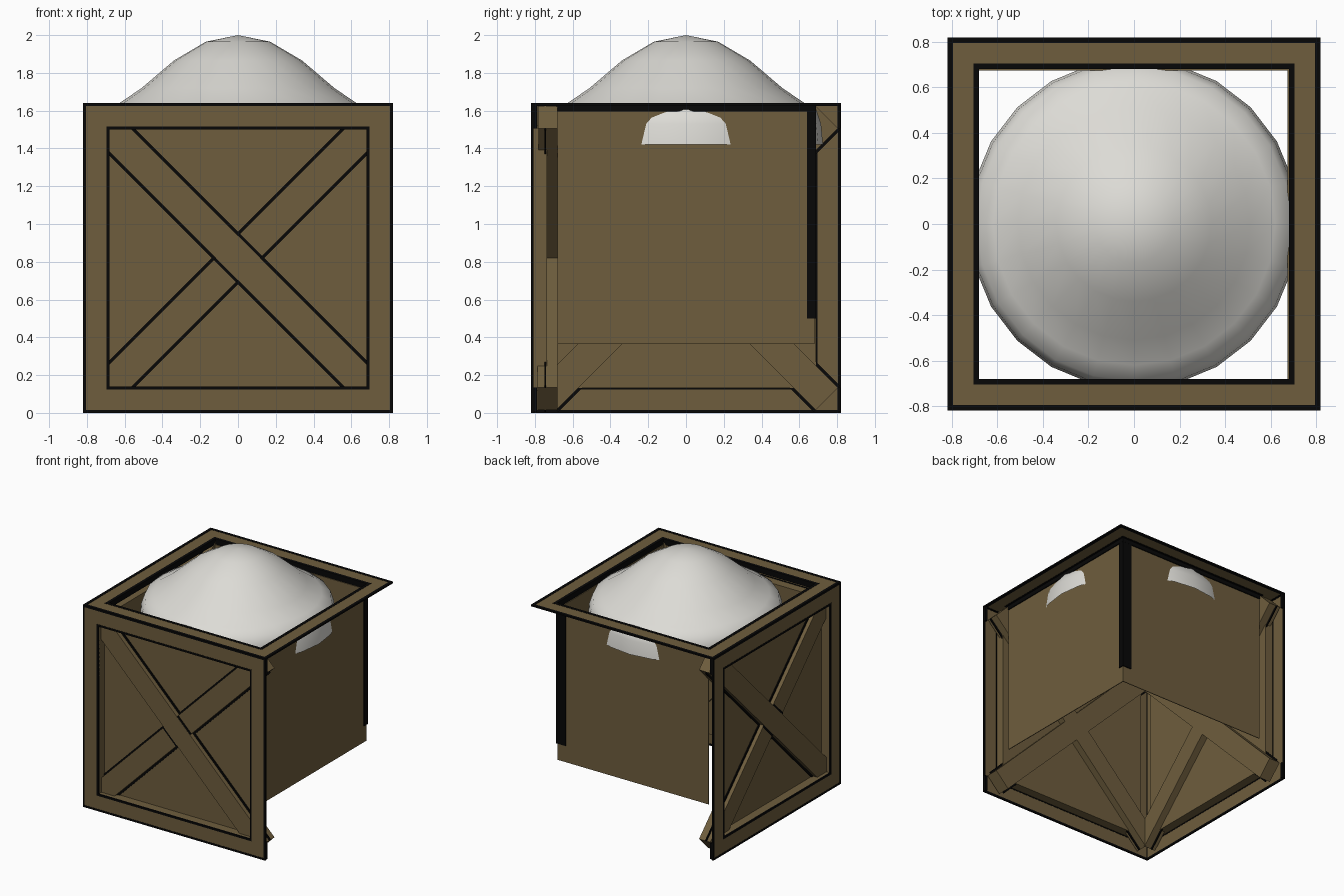
import bpy, bmesh, math
from mathutils import Matrix, Vector

cube = bpy.data.objects.get("Cube")
if cube:
    bpy.data.objects.remove(cube, do_unlink=True)


def material(name, rgb):
    m = bpy.data.materials.new(name)
    m.use_nodes = True
    m.diffuse_color = (*rgb, 1)
    m.node_tree.nodes["Principled BSDF"].inputs["Base Color"].default_value = (*rgb, 1)
    return m


wood = material("brown wood", (0.156, 0.110, 0.047))
black = material("black outline", (0.002, 0.002, 0.002))
white = material("off white", (0.72, 0.71, 0.67))

OUT, IN = 0.82, 0.68          # outer half size, inner half size
HIGH = 2 * OUT
PANEL = 0.742                 # depth of the recessed panels
FACE = OUT - 0.01             # back of the frame boards


def finish(name, bm, mat):
    bmesh.ops.recalc_face_normals(bm, faces=bm.faces)
    mesh = bpy.data.meshes.new(name)
    bm.to_mesh(mesh)
    bm.free()
    mesh.materials.append(mat)
    obj = bpy.data.objects.new(name, mesh)
    bpy.context.collection.objects.link(obj)
    return obj


def boxes(name, spans, mat, place=Matrix()):
    """One object made of boxes given as (x0, x1, y0, y1, z0, z1)."""
    bm = bmesh.new()
    for x0, x1, y0, y1, z0, z1 in spans:
        centre = Vector((x0 + x1, y0 + y1, z0 + z1)) / 2
        size = Matrix.Diagonal((x1 - x0, y1 - y0, z1 - z0, 1))
        bmesh.ops.create_cube(bm, size=1, matrix=place @ Matrix.Translation(centre) @ size)
    return finish(name, bm, mat)


def ring(outer, inner, low, high):
    """Four bars of a square ring lying flat between two heights."""
    return [(-outer, outer, inner, outer, low, high),
            (-outer, outer, -outer, -inner, low, high),
            (-outer, -inner, -inner, inner, low, high),
            (inner, outer, -inner, inner, low, high)]


def square_frame(name, place, rim):
    """Flat framed board with dark rims, its face at local z = OUT."""
    boxes(name + "_frame", ring(OUT - 0.005, IN + 0.005, FACE, OUT - 0.002), wood, place)
    boxes(name + "_outer_rim", ring(OUT, OUT - rim, FACE - 0.002, OUT), black, place)
    boxes(name + "_inner_rim", ring(IN + rim, IN, FACE - 0.002, OUT), black, place)


# Framed and cross braced walls: front, and the same turned to the right side
for side, turn, free_end in (("front", 0, 1), ("right", -math.pi / 2, -1)):
    spin = Matrix.Rotation(turn, 4, 'Z')
    # local x along the wall, local y up the wall, local z outward
    wall = spin @ Matrix.Translation((0, 0, OUT)) @ Matrix.Rotation(math.pi / 2, 4, 'X')
    square_frame(side + "_wall", wall, 0.016)
    boxes(side + "_panel", [(-IN, IN, -IN, IN, PANEL - 0.006, PANEL)], wood, wall)
    # inner returns joining frame and panel
    boxes(side + "_frame_returns", ring(IN + 0.008, IN, PANEL - 0.006, FACE), wood, wall)
    # dark ends of the rails
    x = free_end * FACE
    boxes(side + "_rail_ends",
          [(x - 0.008, x + 0.008, b - 0.065, b + 0.065, 0.79, FACE)
           for b in (-0.75, 0.75)], black, wall)
    # diagonal braces passing through the panel, with dark edge lines
    for label, angle, top in (("over", -math.pi / 4, 0.785), ("under", math.pi / 4, 0.78)):
        tilt = wall @ Matrix.Rotation(angle, 4, 'Z')
        half, end = 0.083, 1.054
        boxes(f"{side}_{label}_brace", [(-end, end, -half, half, IN, top)], wood, tilt)
        boxes(f"{side}_{label}_brace_lines",
              [(-end, end, s * 0.09 - 0.008, s * 0.09 + 0.008, PANEL, PANEL + 0.008)
               for s in (-1, 1)], black, tilt)
        if label == "over":
            boxes(side + "_crossing_lines",
                  [(-half, half, s * 0.09 - 0.008, s * 0.09 + 0.008, 0.776, 0.784)
                   for s in (-1, 1)], black, tilt)

# Plain shorter panels on the other two sides
LOW, TOP = 0.366, 1.595
boxes("left_panel", [(IN - 0.006, IN, -IN, IN, LOW, TOP)], wood)
boxes("back_panel", [(-IN, IN, IN - 0.006, IN, LOW, TOP)], wood)
skin = IN + 0.007
boxes("corner_strips", [(IN, skin, 0.64, skin, 0.5, TOP),
                        (0.6, skin, IN, skin, 0.5, TOP)], black)

# Open top frame with a dark lip hanging inside
square_frame("top", Matrix.Translation((0, 0, HIGH - OUT)), 0.024)
boxes("top_lip", ring(IN + 0.008, IN, TOP, HIGH - 0.01), black)

# Rounded mound filling the top
profile = [(0.0, 2.0), (0.17, 1.965), (0.34, 1.865), (0.51, 1.72), (0.62, 1.645),
           (0.69, 1.605), (0.715, 1.53), (0.725, 1.42)]
bm = bmesh.new()
verts = [bm.verts.new((r, 0, z)) for r, z in profile]
edges = [bm.edges.new(pair) for pair in zip(verts, verts[1:])]
bmesh.ops.spin(bm, geom=verts + edges, cent=(0, 0, 0), axis=(0, 0, 1),
               angle=2 * math.pi, steps=24)
bmesh.ops.remove_doubles(bm, verts=bm.verts, dist=0.001)
mound = finish("mound", bm, white)
if max(mound.data.polygons, key=lambda p: p.center.z).normal.z < 0:
    mound.data.flip_normals()
bpy.ops.object.select_all(action='DESELECT')
mound.select_set(True)
bpy.context.view_layer.objects.active = mound
bpy.ops.object.shade_smooth_by_angle(angle=math.radians(50))
